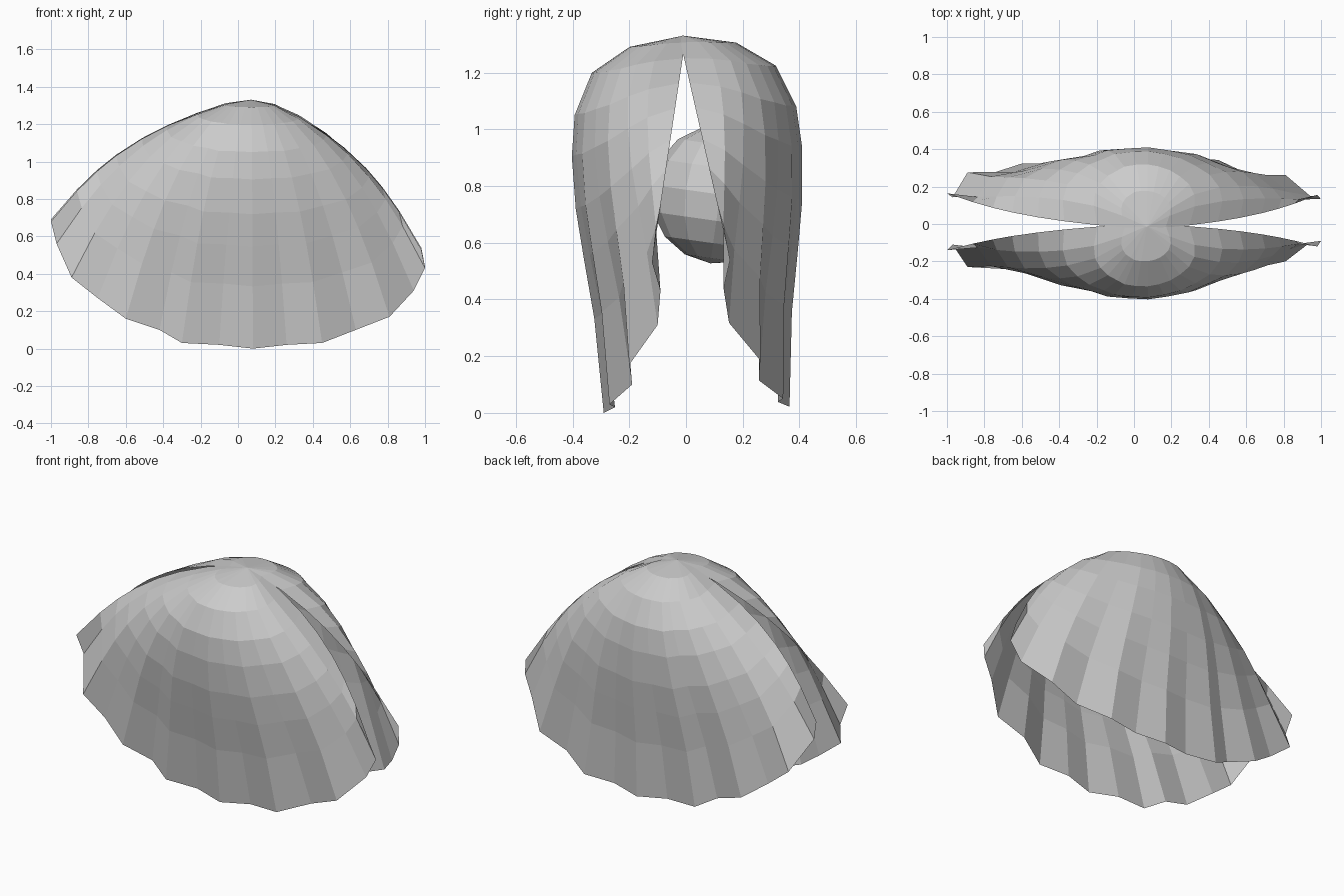
import bpy, bmesh, math

if "Cube" in bpy.data.objects:
    bpy.data.objects.remove(bpy.data.objects["Cube"])

APEX = (0.07, 0.01, 1.33)
# rim of one valve: x, z, distance outward in y (alternating ribs)
RIM = [(.98, .53, .12), (1, .43, .09), (.94, .31, .10), (.81, .17, .20),
       (.63, .10, .19), (.45, .03, .27), (.26, .02, .25), (.08, 0, .29),
       (-.10, .02, .25), (-.30, .03, .27), (-.42, .10, .23), (-.60, .16, .26),
       (-.75, .27, .22), (-.89, .38, .23), (-.97, .56, .11), (-1, .68, .14)]
# growth rings: drop fraction, outward bulge of the middle rib
RINGS = [(.03, .20), (.10, .335), (.21, .395), (.32, .405),
         (.46, .39), (.59, .36), (.75, .32), (1, .28)]


def add_object(name, bm):
    me = bpy.data.meshes.new(name)
    bm.to_mesh(me)
    bm.free()
    ob = bpy.data.objects.new(name, me)
    bpy.context.collection.objects.link(ob)
    return ob


def valve(name, side, tilt):
    bm = bmesh.new()

    def vert(x, y, z):
        # the back valve leans open slightly
        return bm.verts.new((x, side * (y + tilt * (1 - z)), z + tilt * y))

    top = vert(*APEX)
    last = len(RIM) - 1
    ys = [p[2] for p in RIM]
    # rim without ribs; the ribs fade out towards the apex
    even = [ys[i] if i in (0, last) else (ys[i - 1] + 2 * ys[i] + ys[i + 1]) / 4
            for i in range(last + 1)]
    prev = None
    for r, d in RINGS:
        row = []
        for i, (mx, mz, my) in enumerate(RIM):
            b = max(0, math.sin(math.pi * i / last)) ** 0.7
            spread = r ** (0.48 + 0.17 * (1 - b) * (1 - r) ** 3)
            x = APEX[0] + (mx - APEX[0]) * spread
            z = APEX[2] + (mz - APEX[2]) * r
            y = even[i] * r + (my - even[i]) * r ** 2 + b * (d - .28 * r)
            row.append(vert(x, y, z))
        for i in range(last):
            if prev:
                bm.faces.new((prev[i], prev[i + 1], row[i + 1], row[i]))
            else:
                bm.faces.new((top, row[i + 1], row[i]))
        prev = row
    bmesh.ops.recalc_face_normals(bm, faces=bm.faces)
    # normals of the open sheet face outwards
    if sum(f.normal.y * f.calc_area() for f in bm.faces) * side < 0:
        bmesh.ops.reverse_faces(bm, faces=bm.faces)
    return add_object(name, bm)


valve("front_valve", -1, 0)
valve("back_valve", 1, 0.075)

# small hinge teeth where the valves meet
bm = bmesh.new()
for sx in (-1, 1):
    for sy in (-1, 1):
        pts = [(0, 0), (.19 * sx, .065 * sy), (.12 * sx, .015 * sy)]
        vs = [bm.verts.new((.07 + x, y - .01, 1.262)) for x, y in pts]
        f = bm.faces.new(vs)
        f.normal_update()
        if f.normal.z < 0:
            f.normal_flip()
add_object("hinge_teeth", bm)

# pearl resting inside
bm = bmesh.new()
bmesh.ops.create_uvsphere(bm, u_segments=12, v_segments=8, radius=0.245)
pearl = add_object("pearl", bm)
pearl.location = (0.06, 0.12, 0.77)
pearl.rotation_euler = (math.radians(-8), 0, 0)
